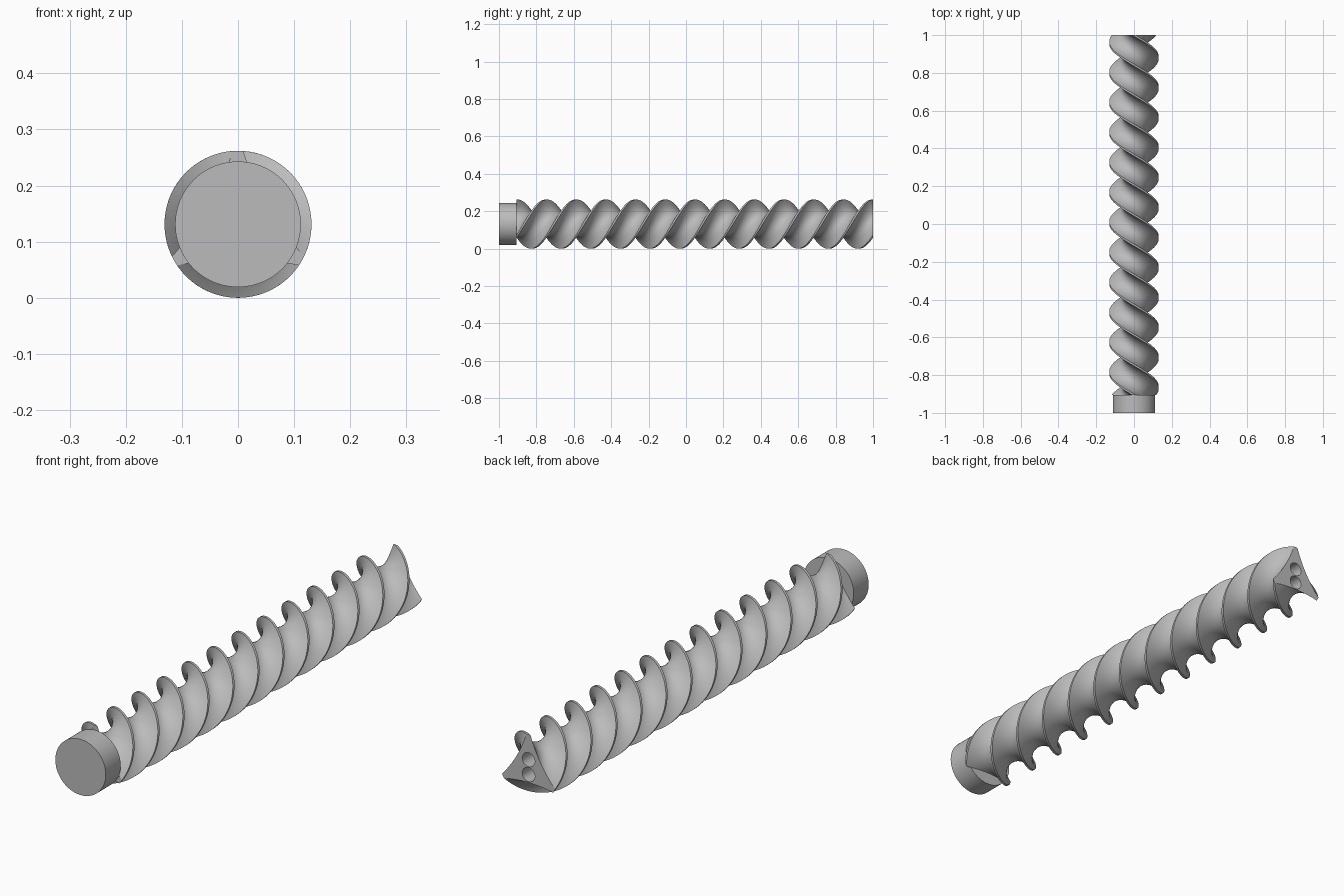
import bpy, bmesh
from math import pi, radians, sin, cos, hypot, atan2
from mathutils import Vector

if "Cube" in bpy.data.objects:
    bpy.data.objects.remove(bpy.data.objects["Cube"])

R, CORE, CAP_R = 0.131, 0.062, 0.112   # crest, root and shank radii
Y0, Y1, TURNS = -0.905, 1.0, 4
RINGS, ARC, LAND = 288, 18, radians(4)

steel = bpy.data.materials.new("grey steel")
steel.use_nodes = True
colour = (0.5, 0.5, 0.5, 1)
steel.diffuse_color = colour
steel.node_tree.nodes["Principled BSDF"].inputs["Base Color"].default_value = colour


def cylinder(name, radius, ya, yb, z, sides):
    bpy.ops.mesh.primitive_cylinder_add(
        vertices=sides, radius=radius, depth=yb - ya,
        location=(0, (ya + yb) / 2, z), rotation=(pi / 2, 0, 0))
    obj = bpy.context.object
    obj.name = name
    obj.data.materials.append(steel)
    return obj


def smooth(obj):
    bpy.ops.object.select_all(action='DESELECT')
    obj.select_set(True)
    bpy.context.view_layer.objects.active = obj
    bpy.ops.object.shade_smooth_by_angle(angle=radians(32))


def section():
    """Three narrow lands joined by hollow circular flutes, as (radius, angle)."""
    half = pi / 3 - LAND
    hx, hy = R * cos(half), R * sin(half)
    sag = hx - CORE
    rad = (hy * hy + sag * sag) / (2 * sag)
    spread = atan2(hy, rad - sag)
    points = []
    for lobe in range(3):
        middle = pi / 2 + pi / 3 + lobe * 2 * pi / 3
        for i in range(ARC + 1):
            a = spread * (2 * i / ARC - 1)
            x, y = CORE + rad - rad * cos(a), rad * sin(a)
            points.append((hypot(x, y), middle + atan2(y, x)))
        points.append((R, middle + pi / 3))
    return points


# Twisted three-start screw body
bm = bmesh.new()
profile = section()
rings = []
for k in range(RINGS + 1):
    t = k / RINGS
    turn = 2 * pi * TURNS * t
    rings.append([bm.verts.new((r * cos(a + turn), Y0 + (Y1 - Y0) * t, R + r * sin(a + turn)))
                  for r, a in profile])
n = len(profile)
for lower, upper in zip(rings, rings[1:]):
    for i in range(n):
        j = (i + 1) % n
        bm.faces.new((lower[i], lower[j], upper[j], upper[i]))
bm.faces.new(rings[0])
bm.faces.new(rings[-1])
bmesh.ops.recalc_face_normals(bm, faces=bm.faces)
mesh = bpy.data.meshes.new("screw_body")
bm.to_mesh(mesh)
bm.free()
mesh.materials.append(steel)
body = bpy.data.objects.new("screw_body", mesh)
bpy.context.collection.objects.link(body)

# Two blind holes in the rear end
for side in (-1, 1):
    cutter = cylinder("hole_cutter", 0.028, Y1 - 0.12, Y1 + 0.05, R + side * 0.03, 32)
    cutter.hide_render = True
    cut = body.modifiers.new("hole", 'BOOLEAN')
    cut.operation = 'DIFFERENCE'
    cut.solver = 'EXACT'
    cut.object = cutter
    bpy.context.view_layer.objects.active = body
    bpy.ops.object.modifier_apply(modifier=cut.name)
    bpy.data.objects.remove(cutter)
smooth(body)

# Plain round shank at the front
smooth(cylinder("shank", CAP_R, -1, Y0, R, 96))
